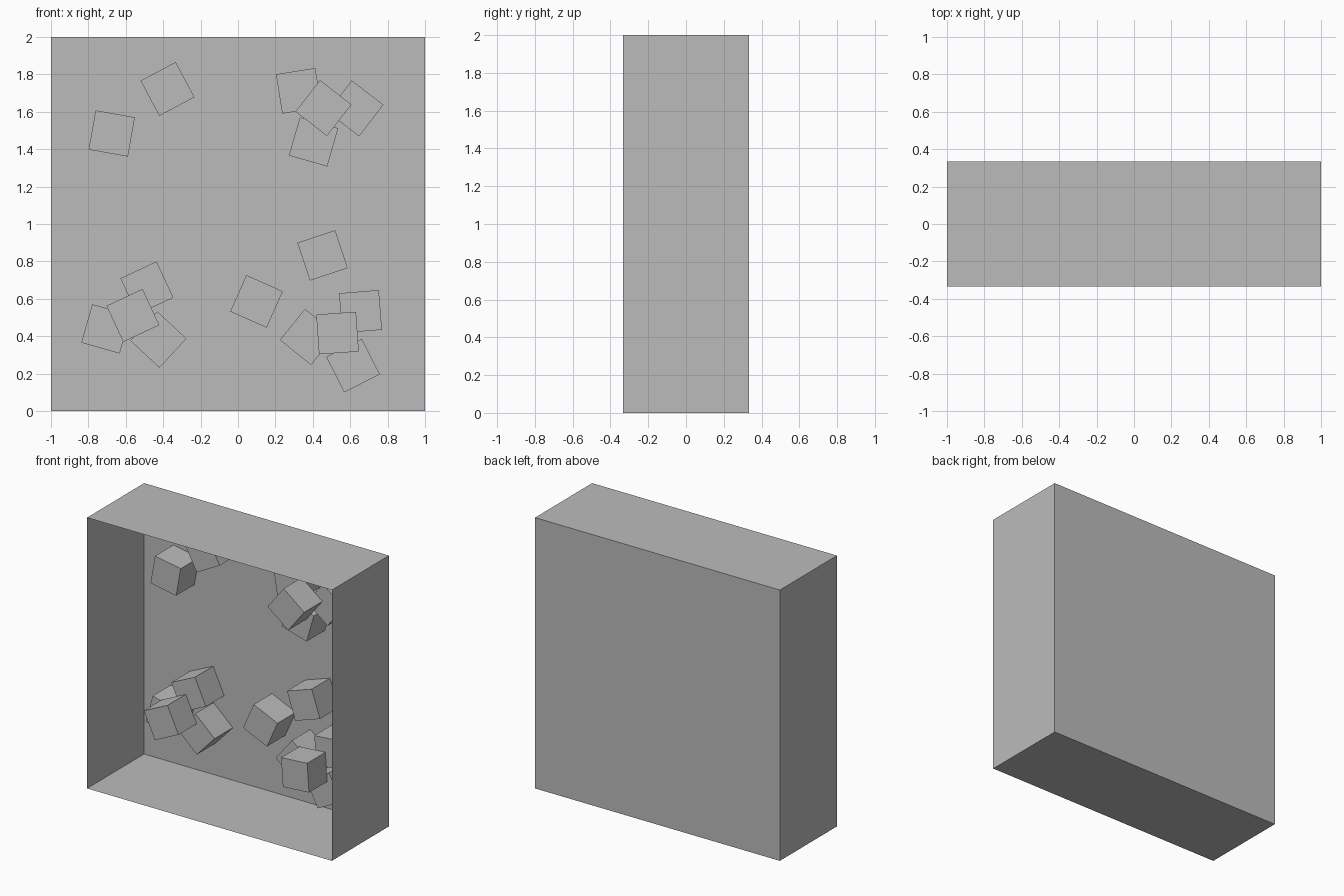
import bpy, bmesh, math

if "Cube" in bpy.data.objects:
    bpy.data.objects.remove(bpy.data.objects["Cube"], do_unlink=True)

# Single plain grey
grey = bpy.data.materials.new("grey")
grey.use_nodes = True
colour = (0.5, 0.5, 0.5, 1)
grey.diffuse_color = colour
grey.node_tree.nodes["Principled BSDF"].inputs["Base Color"].default_value = colour

HALF_DEPTH = 0.333
SIZE = 0.213


def add_box(name, size, location, angle=0, open_front=False):
    bm = bmesh.new()
    bmesh.ops.create_cube(bm, size=1)
    bmesh.ops.scale(bm, vec=size, verts=bm.verts)
    if open_front:
        front = [f for f in bm.faces if f.normal.y < -0.5]
        bmesh.ops.delete(bm, geom=front, context="FACES_ONLY")
    mesh = bpy.data.meshes.new(name)
    bm.to_mesh(mesh)
    bm.free()
    mesh.materials.append(grey)
    obj = bpy.data.objects.new(name, mesh)
    obj.location = location
    obj.rotation_euler.y = -math.radians(angle)
    bpy.context.collection.objects.link(obj)
    return obj


# Thin-walled tray standing on edge, open at the front
add_box("open_case", (2, 2 * HALF_DEPTH, 2), (0, 0, 1), open_front=True)

# Blocks against the back wall: x, z, turn in degrees
back_blocks = [
    (-0.675, 1.484, -10), (-0.377, 1.722, 28),
    (0.325, 1.712, 9), (0.628, 1.618, -37.5), (0.404, 1.439, -16),
    (-0.487, 0.658, 25), (-0.706, 0.439, -16), (-0.426, 0.382, -43),
    (0.099, 0.586, -24), (0.452, 0.832, 18.5), (0.655, 0.532, 4.5),
    (0.374, 0.396, -39), (0.615, 0.243, 27),
]
# Blocks resting on top of each cluster
front_blocks = [(0.457, 1.62, -38), (-0.562, 0.511, 25), (0.532, 0.417, 4)]

for layer, blocks in enumerate((back_blocks, front_blocks)):
    y = HALF_DEPTH - SIZE * (layer + 0.5) - 0.001
    for i, (x, z, angle) in enumerate(blocks):
        name = ("back_block_", "front_block_")[layer] + str(i + 1)
        add_box(name, (SIZE, SIZE, SIZE), (x, y, z), angle)
